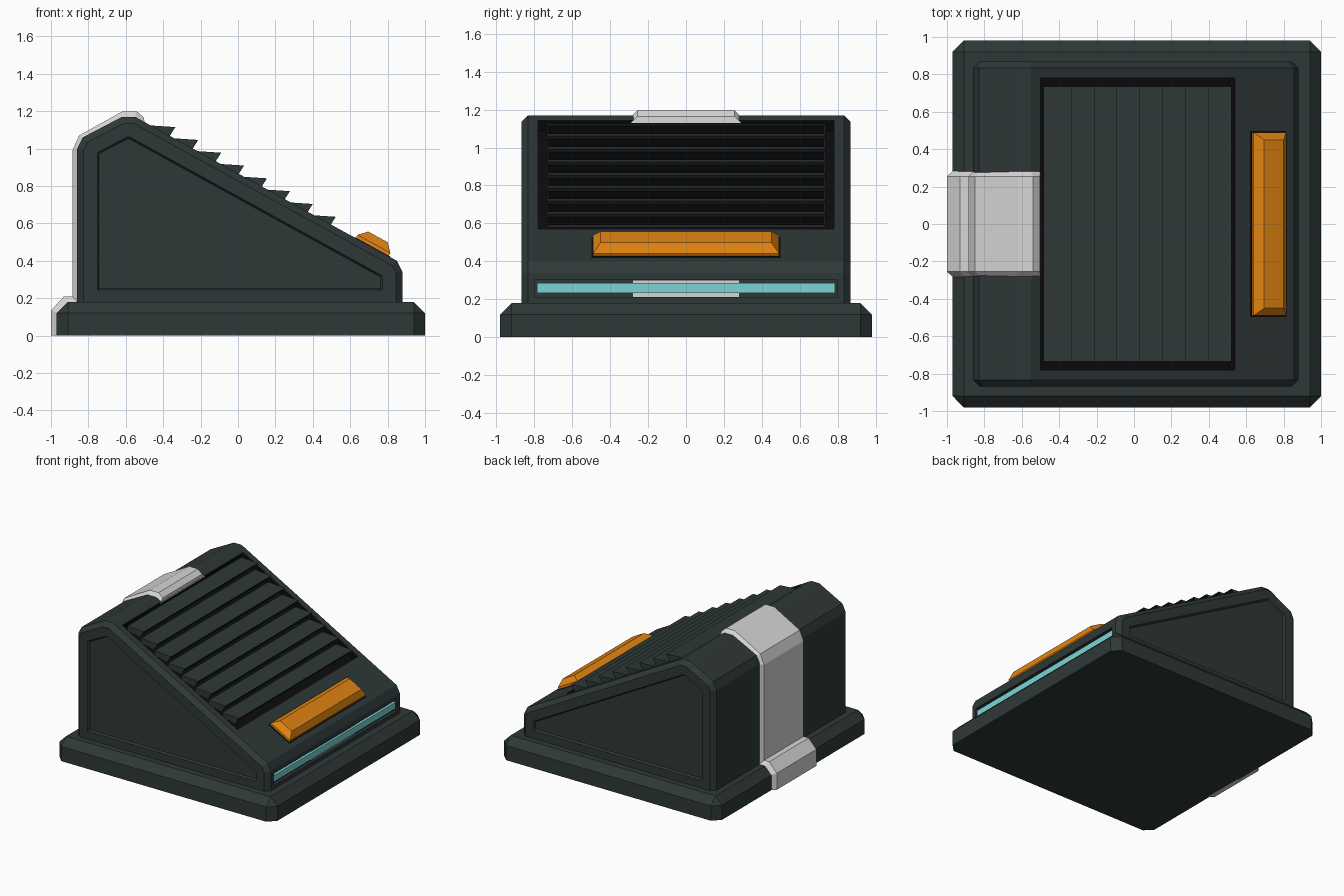
import bpy
import bmesh
from mathutils import Vector

if "Cube" in bpy.data.objects:
    bpy.data.objects.remove(bpy.data.objects["Cube"], do_unlink=True)


def material(name, color):
    m = bpy.data.materials.new(name)
    m.use_nodes = True
    m.diffuse_color = (*color, 1)
    m.node_tree.nodes["Principled BSDF"].inputs["Base Color"].default_value = (*color, 1)
    return m


SLATE = material("dark_slate", (0.028, 0.039, 0.039))
BLACK = material("recess_black", (0.004, 0.004, 0.005))
WHITE = material("light_grey", (0.68, 0.68, 0.68))
ORANGE = material("orange", (0.76, 0.23, 0.006))
CYAN = material("cyan", (0.2, 0.66, 0.66))


def loft(rings):
    """Bridge matching closed rings and cap both ends."""
    bm = bmesh.new()
    vs = [[bm.verts.new(p) for p in ring] for ring in rings]
    n = len(vs[0])
    for a, b in zip(vs, vs[1:]):
        for i in range(n):
            j = (i + 1) % n
            bm.faces.new((a[i], a[j], b[j], b[i]))
    bm.faces.new(vs[0])
    bm.faces.new(vs[-1])
    bmesh.ops.recalc_face_normals(bm, faces=bm.faces)
    return bm


def prism(profile, half):
    return loft([[(x, y, z) for x, z in profile] for y in (-half, half)])


def box(x0, x1, half, z0, z1):
    return prism([(x0, z0), (x1, z0), (x1, z1), (x0, z1)], half)


def finish(bm, name, *mats):
    bm.normal_update()
    me = bpy.data.meshes.new(name)
    bm.to_mesh(me)
    bm.free()
    for m in mats:
        me.materials.append(m)
    ob = bpy.data.objects.new(name, me)
    bpy.context.scene.collection.objects.link(ob)
    return ob


# Coordinates on the sloping top: x along the slope, h above its surface
RIDGE, TOE = Vector((-0.55, 1.17)), Vector((0.85, 0.40))
DIR = (TOE - RIDGE).normalized()
NORMAL = Vector((-DIR.y, DIR.x))


def on_slope(x, h, along=0):
    return RIDGE + DIR * ((x - RIDGE.x) / DIR.x + along) + NORMAL * h


# Base plinth, chamfered on top and at the corners
bm = box(-0.97, 1.0, 0.98, 0, 0.18)
edges = [e for e in bm.edges if max(v.co.z for v in e.verts) > 0.1]
bmesh.ops.bevel(bm, geom=edges, offset=0.06, segments=1, affect='EDGES')
finish(bm, "base_plinth", SLATE)

# Wedge body with chamfered sides and inset side panels
BOTTOM = 0.17
bm = prism([(-0.86, BOTTOM), (-0.86, 1.0), (-0.83, 1.06), (-0.62, 1.17), RIDGE,
            TOE, (0.88, 0.34), (0.88, BOTTOM)], 0.868)
edges = [e for e in bm.edges
         if abs(e.verts[0].co.y - e.verts[1].co.y) < 0.01
         and max(v.co.z for v in e.verts) > BOTTOM + 0.01]
bmesh.ops.bevel(bm, geom=edges, offset=0.035, segments=1, affect='EDGES')
bm.normal_update()
sides = [f for f in bm.faces if abs(f.normal.y) > 0.99]
bmesh.ops.inset_individual(bm, faces=sides, thickness=0.073, use_even_offset=True)
bmesh.ops.inset_individual(bm, faces=sides, thickness=0.01, depth=-0.015, use_even_offset=True)
body = finish(bm, "wedge_body", SLATE, BLACK)

# Cut the grille recess and the light slot
grille = prism([on_slope(-0.5, 0.1), on_slope(0.54, 0.1),
                on_slope(0.54, -0.06), on_slope(-0.5, -0.06)], 0.78)
cutters = [finish(grille, "grille_cutter", BLACK),
           finish(box(0.855, 1.0, 0.795, 0.21, 0.305), "slot_cutter", SLATE)]
for cutter in cutters:
    cutter.hide_render = True
    mod = body.modifiers.new(cutter.name, 'BOOLEAN')
    mod.operation = 'DIFFERENCE'
    mod.solver = 'EXACT'
    mod.material_mode = 'TRANSFER'
    mod.object = cutter
depsgraph = bpy.context.evaluated_depsgraph_get()
cut_mesh = bpy.data.meshes.new_from_object(body.evaluated_get(depsgraph))
body.modifiers.clear()
body.data = cut_mesh
for cutter in cutters:
    bpy.data.objects.remove(cutter, do_unlink=True)

# Louvre slats with dark hollow fronts
for i in range(8):
    tip = Vector((-0.335 + 0.1225 * i, 1.115 - 0.0685 * i))
    offsets = [(0, 0), (-0.035, -0.055), (-0.15, -0.03), (-0.15, 0.01)]
    bm = prism([tip + Vector(o) for o in offsets], 0.735)
    bm.normal_update()
    front = max(bm.faces, key=lambda f: f.normal.x)
    bmesh.ops.inset_individual(bm, faces=[front], thickness=0.009, depth=-0.008,
                               use_even_offset=True)
    front.material_index = 1
    finish(bm, f"louvre_slat_{i + 1}", SLATE, BLACK)


# Handle: a bar on the slope with a tapered top, above a thin dark seat
def slope_rect(h, inset):
    a, b = on_slope(0.63, h, inset), on_slope(0.63, h, 0.2 - inset)
    y = 0.49 - inset
    return [(a.x, -y, a.y), (b.x, -y, b.y), (b.x, y, b.y), (a.x, y, a.y)]


finish(loft([slope_rect(-0.02, 0), slope_rect(0.02, 0), slope_rect(0.063, 0.04)]),
       "front_handle", ORANGE)
finish(loft([slope_rect(-0.003, -0.008), slope_rect(0.003, -0.008)]), "handle_seat", BLACK)

# Light strip in the slot, with a pale plate behind it
finish(box(0.85, 0.876, 0.785, 0.233, 0.285), "light_strip", CYAN)
finish(box(0.85, 0.858, 0.28, 0.213, 0.3), "slot_back_plate", WHITE)

# Strap running up the back and over the ridge
inner = [(-0.96, 0), (-0.96, 0.12), (-0.905, 0.17), (-0.85, 0.17), (-0.85, 1.0),
         (-0.82, 1.05), (-0.62, 1.16), (-0.555, 1.16), (-0.5, 1.13)]
outer = [(-1.0, 0), (-1.0, 0.135), (-0.93, 0.21), (-0.885, 0.21), (-0.885, 0.99),
         (-0.85, 1.07), (-0.62, 1.198), (-0.54, 1.198), (-0.502, 1.165)]
sections = [[(a[0], -0.29, a[1]), (b[0], -0.255, b[1]), (b[0], 0.255, b[1]), (a[0], 0.29, a[1])]
            for a, b in zip(inner, outer)]
finish(loft(sections), "rear_strap", WHITE)
